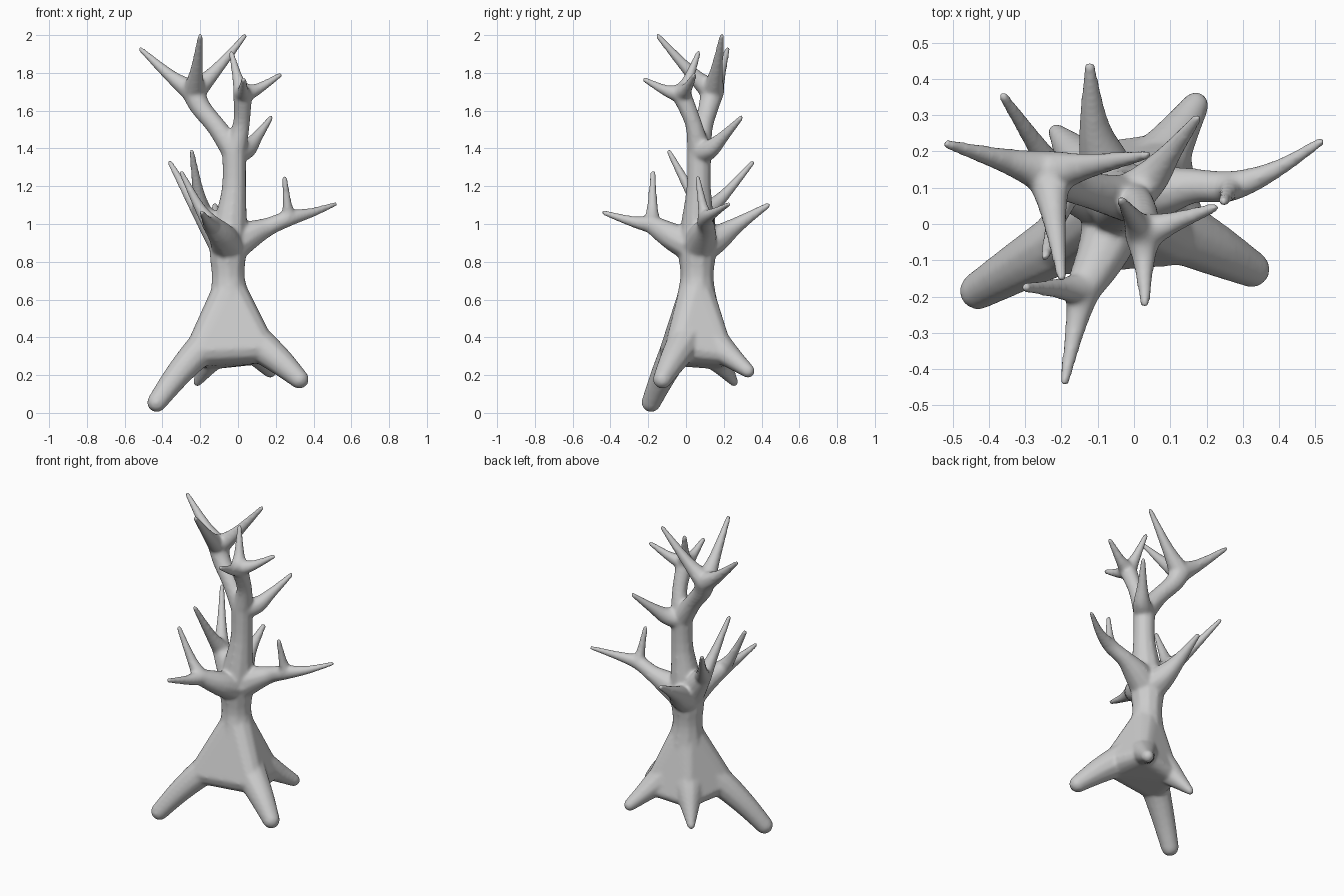
import bpy
import bmesh
from mathutils import Vector

cube = bpy.data.objects.get("Cube")
if cube:
    bpy.data.objects.remove(cube, do_unlink=True)

VOXEL = 0.009
STEPS = 4
bm = bmesh.new()

# Unit ball whose points are reused for every rounded end
ball = bmesh.new()
bmesh.ops.create_icosphere(ball, subdivisions=2, radius=1)
BALL_POINTS = [vert.co.copy() for vert in ball.verts]
ball.free()


def knot(x, y, z, radius):
    """A point of the tree skeleton: position and thickness."""
    return Vector((x, y, z, radius))


def smooth_path(knots):
    """Catmull-Rom curve through the knots, radius included."""
    padded = [knots[0], *knots, knots[-1]]
    path = []
    for a, b, c, d in zip(padded, padded[1:], padded[2:], padded[3:]):
        for step in range(STEPS):
            t = step / STEPS
            path.append((b * 2 + (c - a) * t
                         + (a * 2 - b * 5 + c * 4 - d) * t * t
                         + (b * 3 - a - c * 3 + d) * t * t * t) / 2)
    path.append(knots[-1])
    return path


def rounded_hull(*knots):
    """Taut skin around a ball at each knot."""
    verts = [bm.verts.new(centre.xyz + point * centre.w)
             for centre in knots for point in BALL_POINTS]
    bmesh.ops.convex_hull(bm, input=verts)
    for vert in verts:
        if vert.is_valid and not vert.link_faces:
            bm.verts.remove(vert)


def limb(*knots):
    path = smooth_path(knots)
    for start, end in zip(path, path[1:]):
        rounded_hull(start, end)


def prong(base, tip, thin=0.015, sag=0.015):
    """Spike that flares into its fork and narrows to a blunt point."""
    tip = knot(*tip, thin)
    flare = base.lerp(tip, 0.4)
    flare.z -= sag
    flare.w = base.w * 0.45 + thin * 0.5
    limb(base, flare, tip)


# Trunk, flaring to the foot and to the crown
foot = knot(-.025, .055, .42, .12)
waist = knot(-.052, .058, .72, .09)
crown = knot(-.05, .06, .9, .102)
neck = knot(-.022, .067, 1.18, .067)
fork = knot(-.02, .07, 1.38, .066)
limb(foot, knot(-.04, .055, .56, .115), waist, crown, neck, fork)

# Skirt of wood webbing the roots to the trunk
rounded_hull(knot(-.045, .055, .64, .096),
             knot(-.2, -.06, .33, .082), knot(.12, -.035, .345, .08),
             knot(.1, .2, .31, .055), knot(-.14, .17, .28, .05))

# Roots
hip = knot(-.03, .05, .46, .12)
limb(hip, knot(-.19, -.045, .34, .09), knot(-.32, -.12, .2, .07),
     knot(-.43, -.185, .055, .053))
limb(hip, knot(.1, -.01, .37, .095), knot(.22, -.07, .275, .074),
     knot(.325, -.125, .178, .052))
limb(hip, knot(.06, .16, .36, .085), knot(.12, .25, .285, .058),
     knot(.17, .328, .222, .038))
limb(hip, knot(-.11, .13, .34, .09), knot(-.17, .2, .24, .052),
     knot(-.215, .255, .162, .024))

# Tall forked branch
tall = knot(-.235, .14, 1.7, .064)
limb(fork, knot(-.11, .09, 1.51, .053), knot(-.2, .12, 1.62, .055), tall)
for tip in ((-.515, .22, 1.925), (-.2, -.148, 1.995), (.035, .19, 1.995)):
    prong(tall, tip)

# Upright branch carrying on from the trunk
upright = knot(.025, -.025, 1.69, .053)
limb(fork, knot(.018, .04, 1.53, .046), upright)
for tip in ((.222, .045, 1.788), (.03, -.22, 1.765), (-.035, .065, 1.905)):
    prong(upright, tip)

# Single rear spike above the crown
limb(fork, knot(.045, .125, 1.395, .052), knot(.1, .195, 1.46, .032),
     knot(.175, .292, 1.563, .015))

# Long side branch with an upright spike
collar = knot(-.05, .06, .87, .095)
side = knot(.27, .105, 1.03, .043)
limb(collar, knot(.05, .085, .935, .078), knot(.16, .105, .985, .05), side,
     knot(.39, .15, 1.06, .026), knot(.515, .227, 1.105, .014))
prong(side, (.247, .062, 1.243))

# Front forked branch
front = knot(-.14, -.18, .998, .05)
limb(collar, knot(-.08, -.065, .93, .075), front)
prong(front, (-.192, -.435, 1.06), sag=0.01)
prong(front, (-.3, -.175, 1.273), sag=0.02)

# Rear forked branch
rear = knot(-.19, .1, 1.06, .054)
limb(collar, knot(-.12, .08, .97, .077), rear)
prong(rear, (-.36, .352, 1.325))
prong(rear, (-.245, -.09, 1.383))

# Straight rear branch
limb(collar, knot(-.08, .16, .92, .074), knot(-.11, .27, .995, .043),
     knot(-.122, .435, 1.1, .016))

# Fuse the limbs into one flowing skin
bmesh.ops.recalc_face_normals(bm, faces=bm.faces)
mesh = bpy.data.meshes.new("bare_tree")
bm.to_mesh(mesh)
bm.free()
tree = bpy.data.objects.new("bare_tree", mesh)
bpy.context.collection.objects.link(tree)

remesh = tree.modifiers.new("fuse", "REMESH")
remesh.mode = "VOXEL"
remesh.voxel_size = VOXEL
remesh.use_smooth_shade = True
relax = tree.modifiers.new("relax", "SMOOTH")
relax.factor = 0.5
relax.iterations = 12

# Plain grey bark
bark = bpy.data.materials.new("grey_bark")
bark.use_nodes = True
grey = (0.6, 0.6, 0.6, 1.0)
bark.diffuse_color = grey
bark.node_tree.nodes["Principled BSDF"].inputs["Base Color"].default_value = grey
mesh.materials.append(bark)
